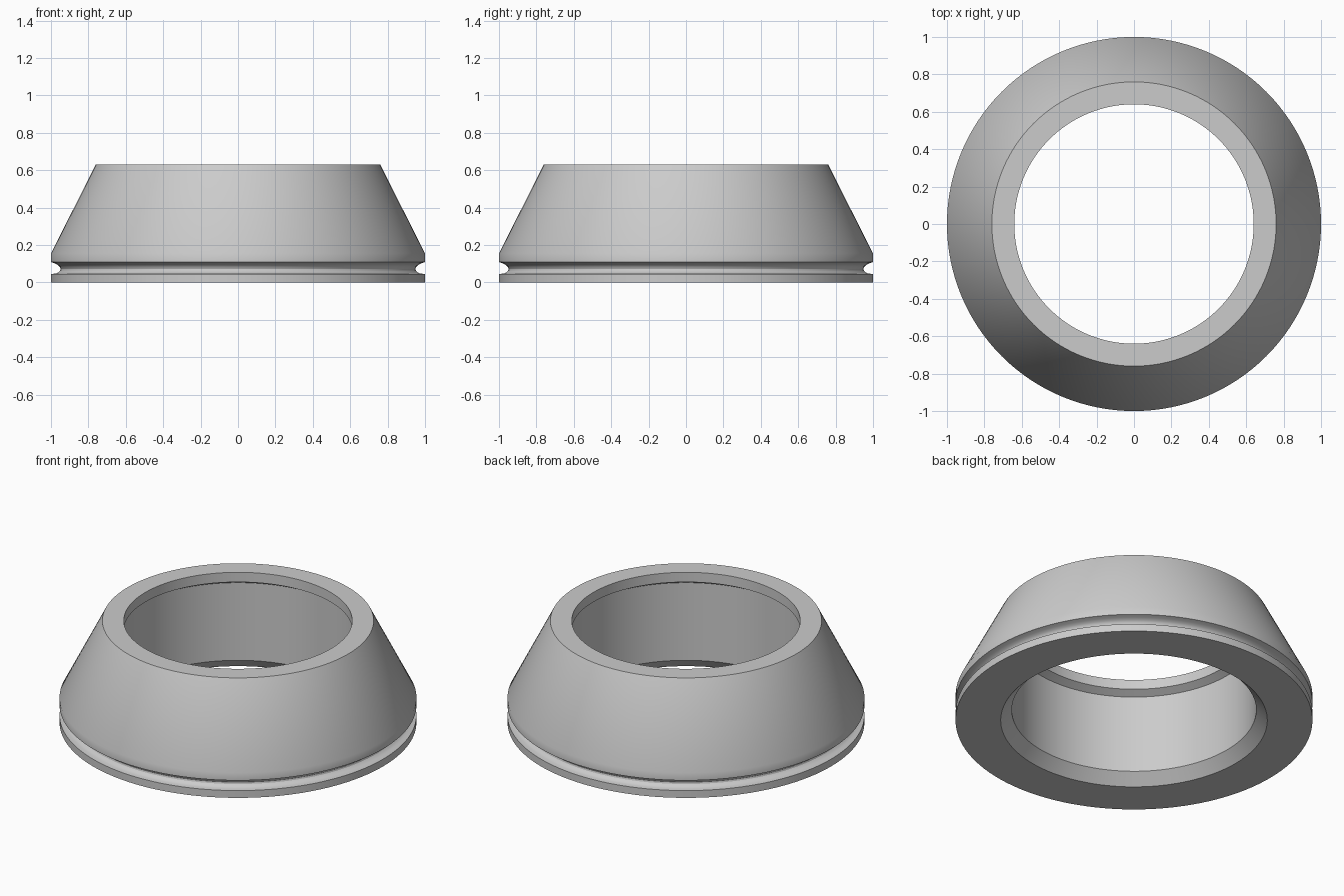
import bpy
import bmesh
import math

SEGMENTS = 128

cube = bpy.data.objects.get("Cube")
if cube:
    bpy.data.objects.remove(cube, do_unlink=True)


def make_material(name, rgb):
    mat = bpy.data.materials.new(name)
    mat.use_nodes = True
    color = (*rgb, 1.0)
    mat.diffuse_color = color
    mat.node_tree.nodes["Principled BSDF"].inputs["Base Color"].default_value = color
    return mat


def lathe(name, profile, mat):
    """Revolve a closed (radius, height) profile around the z axis."""
    bm = bmesh.new()
    verts = [bm.verts.new((r, 0, z)) for r, z in profile]
    edges = [bm.edges.new((a, b)) for a, b in zip(verts, verts[1:] + verts[:1])]
    bmesh.ops.spin(bm, geom=verts + edges, cent=(0, 0, 0), axis=(0, 0, 1),
                   angle=math.tau, steps=SEGMENTS, use_merge=True)
    bmesh.ops.remove_doubles(bm, verts=bm.verts, dist=1e-5)
    bmesh.ops.recalc_face_normals(bm, faces=bm.faces)
    mesh = bpy.data.meshes.new(name)
    bm.to_mesh(mesh)
    bm.free()
    mesh.materials.append(mat)
    obj = bpy.data.objects.new(name, mesh)
    bpy.context.collection.objects.link(obj)
    bpy.ops.object.select_all(action="DESELECT")
    obj.select_set(True)
    bpy.context.view_layer.objects.active = obj
    bpy.ops.object.shade_smooth_by_angle(angle=math.radians(28))
    return obj


grey = make_material("plain grey", (0.6, 0.6, 0.6))

# Base flange and its underside
base = [(0.747, 0), (1, 0), (1, 0.045)]
# Rounded groove around the outside
groove = [(0.975, 0.047), (0.961, 0.053), (0.951, 0.063), (0.949, 0.072),
          (0.953, 0.083), (0.963, 0.093), (0.978, 0.101)]
# Upper rim, tapered wall and flat top
wall = [(1, 0.108), (1, 0.155), (0.76, 0.63), (0.64, 0.63)]
# Inner lip, undercut bore and bottom chamfer
bore = [(0.64, 0.57), (0.685, 0.545), (0.685, 0.065)]

lathe("tapered_ring", base + groove + wall + bore, grey)
